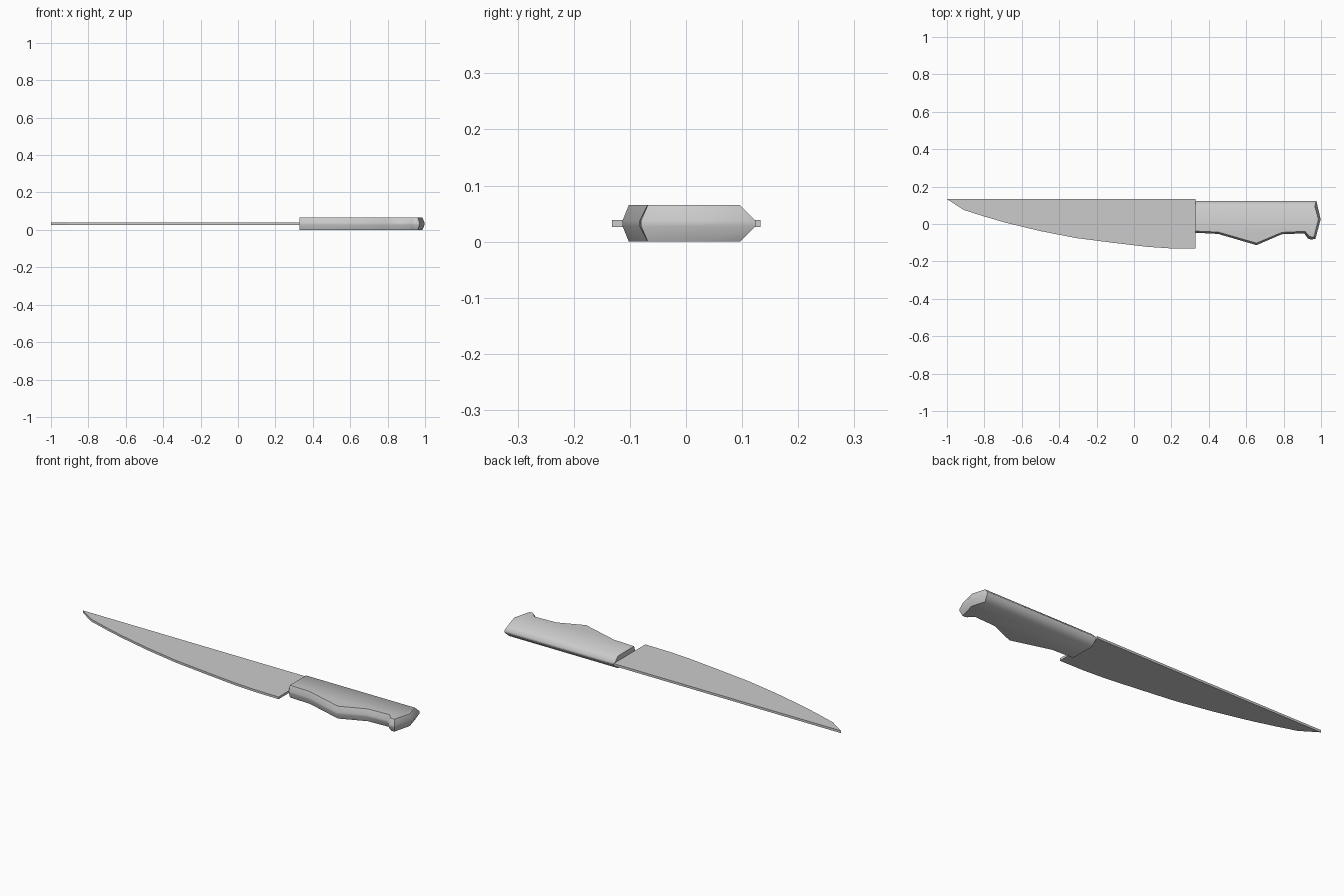
import bpy, bmesh

if "Cube" in bpy.data.objects:
    bpy.data.objects.remove(bpy.data.objects["Cube"])

MID = 0.0325


def loft(name, rings):
    """Skin stacked outlines (lists of x, y, z) and cap both ends."""
    bm = bmesh.new()
    layers = [[bm.verts.new(p) for p in ring] for ring in rings]
    n = len(layers[0])
    for a, b in zip(layers, layers[1:]):
        for i in range(n):
            j = (i + 1) % n
            bm.faces.new((a[i], a[j], b[j], b[i]))
    bm.faces.new(layers[0][::-1])
    bm.faces.new(layers[-1])
    bmesh.ops.recalc_face_normals(bm, faces=bm.faces)
    mesh = bpy.data.meshes.new(name)
    bm.to_mesh(mesh)
    bm.free()
    obj = bpy.data.objects.new(name, mesh)
    bpy.context.collection.objects.link(obj)
    return obj


def shade(obj, angle):
    bpy.ops.object.select_all(action='DESELECT')
    obj.select_set(True)
    bpy.context.view_layer.objects.active = obj
    bpy.ops.object.shade_smooth_by_angle(angle=angle)


# Blade: thin plate with straight spine and curved cutting edge
edge = [(-1.0, 0.133), (-0.91, 0.075), (-0.8, 0.04), (-0.69, 0.008),
        (-0.5, -0.038), (-0.31, -0.075), (-0.1, -0.102), (0.07, -0.122),
        (0.19, -0.13), (0.33, -0.132), (0.33, 0.133)]
blade = loft("blade", [[(x, y, MID + dz) for x, y in edge] for dz in (-0.006, 0.006)])

# Handle: full outline at mid height, narrower outline on both flat sides
# each entry: x, y at mid height, then x, y on the flat sides
grip = [(0.33, 0.124, 0.33, 0.096), (0.33, -0.047, 0.33, -0.038),
        (0.45, -0.053, 0.45, -0.043), (0.655, -0.113, 0.655, -0.102),
        (0.79, -0.055, 0.79, -0.045), (0.91, -0.05, 0.914, -0.039),
        (0.93, -0.078, 0.936, -0.064), (0.945, -0.083, 0.947, -0.069),
        (0.97, -0.08, 0.962, -0.068), (0.998, 0.025, 0.986, 0.025),
        (0.975, 0.124, 0.966, 0.096)]
side = [(c, d) for a, b, c, d in grip]
middle = [(a, b) for a, b, c, d in grip]
handle = loft("handle", [[(x, y, z) for x, y in outline] for outline, z in
                         ((side, 0.0), (middle, MID - 0.005),
                          (middle, MID + 0.005), (side, 0.065))])
shade(handle, 0.9)
